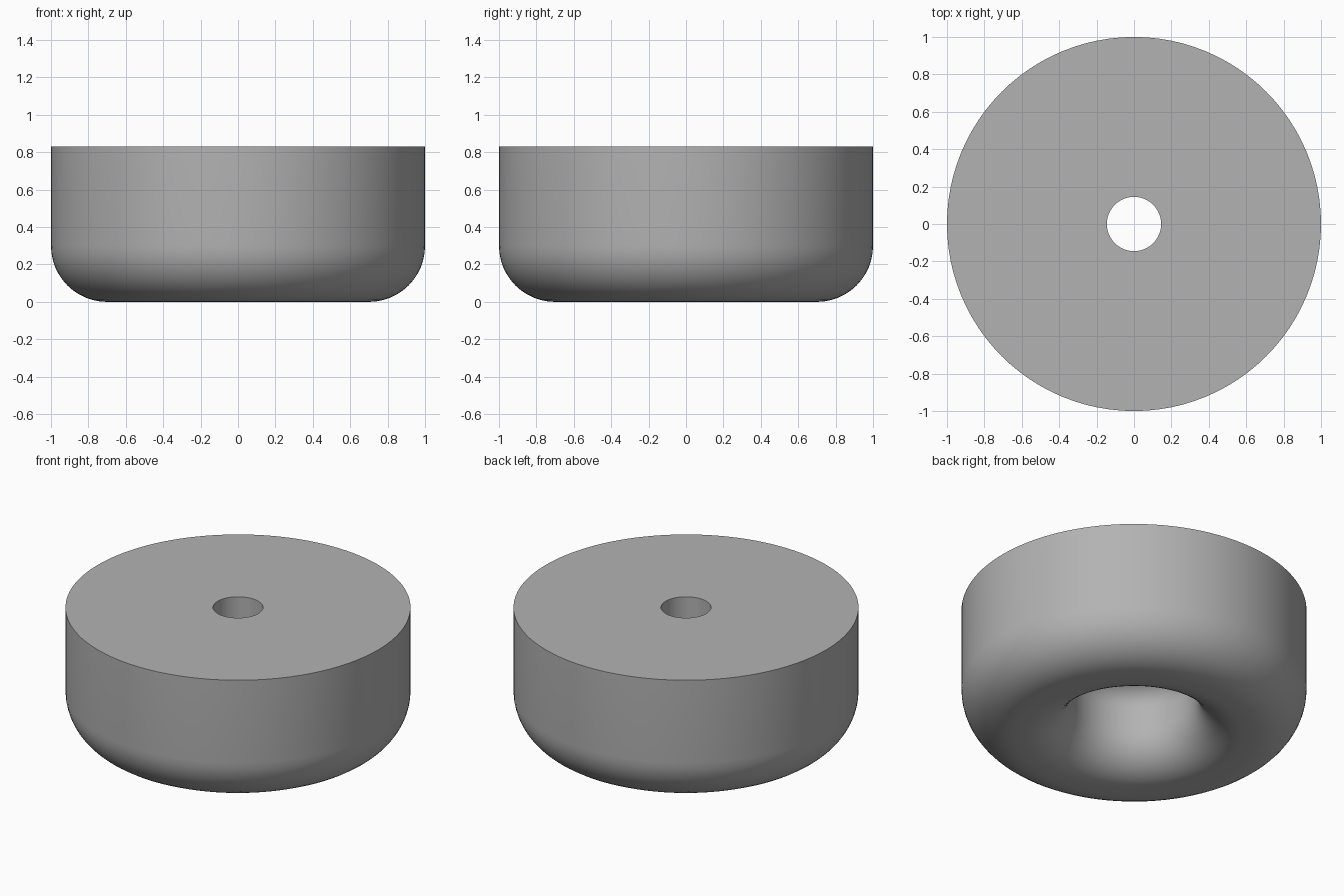
import bpy, bmesh, math

if "Cube" in bpy.data.objects:
    bpy.data.objects.remove(bpy.data.objects["Cube"], do_unlink=True)

HEIGHT, RADIUS, HOLE = 0.83, 1.0, 0.145
OUTER_ROUND = 0.3
BORE, BORE_ROUND = 0.37, 0.26
CEILING, CEILING_ROUND = 0.52, 0.14
SEGMENTS = 96


def arc(cx, cz, radius, start, end, steps=12):
    """Points of a fillet in the radius/height plane."""
    angles = [math.radians(start + (end - start) * i / steps) for i in range(steps + 1)]
    return [(cx + radius * math.cos(a), cz + radius * math.sin(a)) for a in angles]


# Closed cross-section: top, rounded outside, rounded mouth, recess, through hole
profile = [(HOLE, HEIGHT), (RADIUS, HEIGHT)]
profile += arc(RADIUS - OUTER_ROUND, OUTER_ROUND, OUTER_ROUND, 0, -90)
profile += arc(BORE + BORE_ROUND, BORE_ROUND, BORE_ROUND, -90, -180)
profile += arc(BORE - CEILING_ROUND, CEILING - CEILING_ROUND, CEILING_ROUND, 0, 90)
profile += [(HOLE, CEILING)]

# Lathe the section round the vertical axis
bm = bmesh.new()
verts = [bm.verts.new((r, 0, z)) for r, z in profile]
edges = [bm.edges.new((a, b)) for a, b in zip(verts, verts[1:] + verts[:1])]
bmesh.ops.spin(bm, geom=verts + edges, cent=(0, 0, 0), axis=(0, 0, 1),
               angle=math.tau, steps=SEGMENTS, use_merge=True)
bmesh.ops.remove_doubles(bm, verts=bm.verts, dist=0.0001)
bmesh.ops.recalc_face_normals(bm, faces=bm.faces)
mesh = bpy.data.meshes.new("round_foot")
bm.to_mesh(mesh)
bm.free()
foot = bpy.data.objects.new("round_foot", mesh)
bpy.context.collection.objects.link(foot)

# Plain grey material
grey = bpy.data.materials.new("plain_grey")
grey.use_nodes = True
colour = (0.45, 0.45, 0.45, 1)
grey.diffuse_color = colour
grey.node_tree.nodes["Principled BSDF"].inputs["Base Color"].default_value = colour
mesh.materials.append(grey)

# Smooth curves with crisp rims
bpy.ops.object.select_all(action="DESELECT")
foot.select_set(True)
bpy.context.view_layer.objects.active = foot
bpy.ops.object.shade_smooth_by_angle(angle=math.radians(35))
